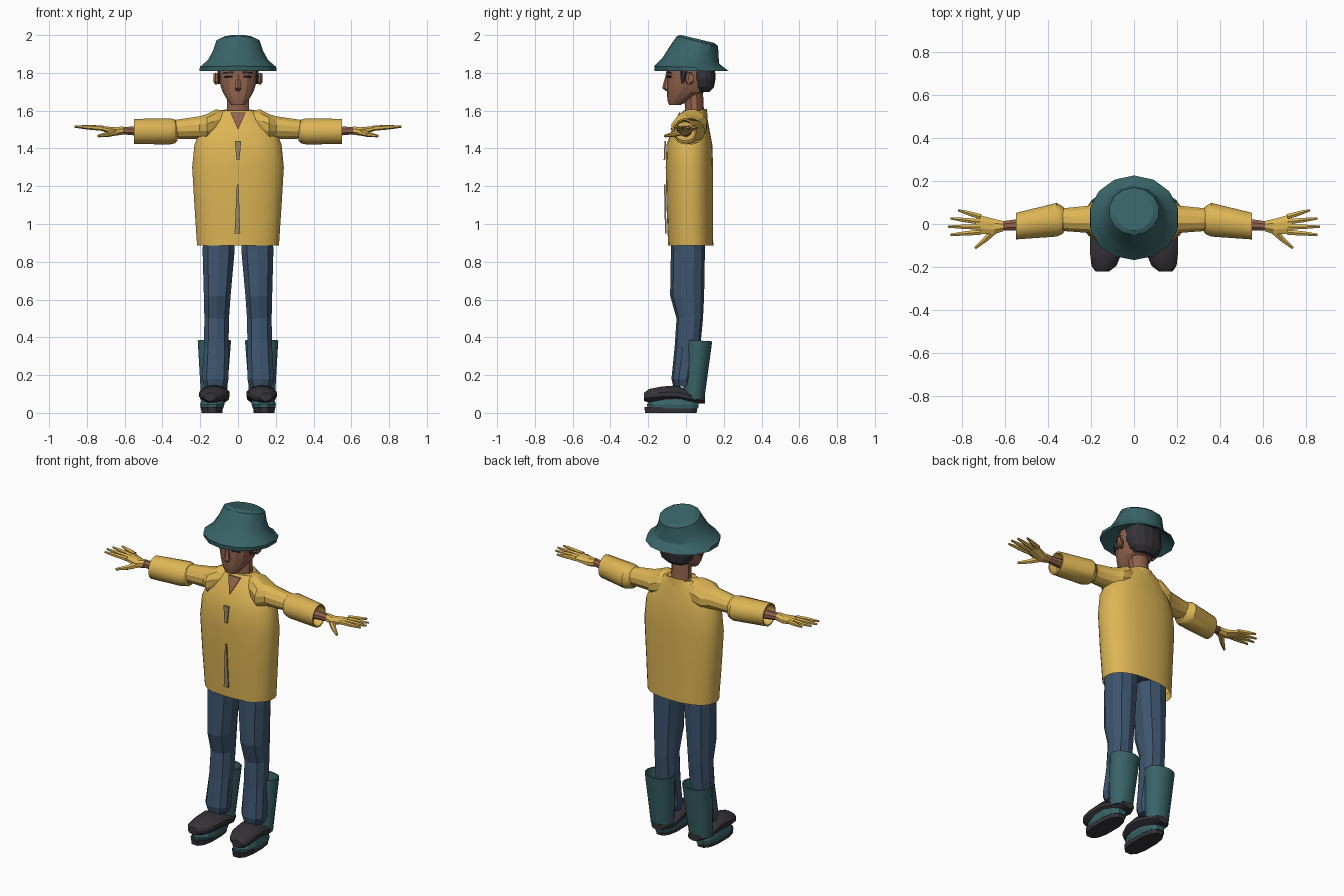
import bpy, bmesh, math
from mathutils import Vector

cube = bpy.data.objects.get("Cube")
if cube:
    bpy.data.objects.remove(cube, do_unlink=True)


def material(name, red, green, blue):
    made = bpy.data.materials.new(name)
    made.use_nodes = True
    made.diffuse_color = (red, green, blue, 1)
    made.node_tree.nodes["Principled BSDF"].inputs["Base Color"].default_value = made.diffuse_color
    return made


YELLOW = material("yellow raincoat", .72, .46, .09)
TEAL = material("teal rubber", .04, .125, .135)
DENIM = material("blue denim", .047, .09, .155)
DARK = material("charcoal", .036, .033, .04)
SKIN = material("brown skin", .29, .125, .075)
LIP = material("lip brown", .2, .075, .05)
ZIP = material("grey zip", .31, .25, .12)
EYE = material("eye black", .01, .012, .018)


def finish(name, bm, mat, smooth=0):
    bmesh.ops.recalc_face_normals(bm, faces=bm.faces)
    mesh = bpy.data.meshes.new(name)
    bm.to_mesh(mesh)
    bm.free()
    mesh.materials.append(mat)
    part = bpy.data.objects.new(name, mesh)
    bpy.context.collection.objects.link(part)
    if smooth:
        bpy.ops.object.select_all(action='DESELECT')
        part.select_set(True)
        bpy.context.view_layer.objects.active = part
        bpy.ops.object.shade_smooth_by_angle(angle=math.radians(smooth))


def ring(x=0, y=0, z=0, wide=0, deep=0, tall=0, tilt=0):
    """Cross-section with half sizes; it lies across the axis that has no size."""
    return (x, y, z), (wide, deep, tall), tilt


def loft(name, mat, *rings, sides=10, square=2, mirror=1, caps=(True, True), smooth=0):
    bm = bmesh.new()
    loops = []
    for centre, size, tilt in rings:
        along = size.index(0)
        u, v = [axis for axis in range(3) if axis != along]
        loop = []
        for i in range(sides):
            angle = math.tau * (i + .5) / sides
            c, s = math.cos(angle), math.sin(angle)
            co = list(centre)
            co[u] += size[u] * math.copysign(abs(c) ** (2 / square), c)
            rise = size[v] * math.copysign(abs(s) ** (2 / square), s)
            co[v] += rise
            co[along] += tilt * rise
            co[0] *= mirror
            loop.append(bm.verts.new(co))
        loops.append(loop)
    for low, high in zip(loops, loops[1:]):
        for i in range(sides):
            bm.faces.new((low[i - 1], low[i], high[i], high[i - 1]))
    for wanted, loop in zip(caps, (loops[0], loops[-1])):
        if wanted:
            bm.faces.new(loop)
    finish(name, bm, mat, smooth)


def limb(name, mat, start, end, thick, thin, mirror):
    """Tapered rod between two points."""
    a, b = (Vector((x * mirror, y, z)) for x, y, z in (start, end))
    bm = bmesh.new()
    bmesh.ops.create_cone(bm, cap_ends=True, segments=6, radius1=thick, radius2=thin, depth=(b - a).length)
    turn = (b - a).to_track_quat('Z', 'Y').to_matrix()
    bmesh.ops.rotate(bm, matrix=turn, verts=bm.verts)
    bmesh.ops.translate(bm, vec=(a + b) / 2, verts=bm.verts)
    finish(name, bm, mat)


def plate(name, mat, outline, y, lean=0, curve=0, mirror=1):
    """Thin front plate; leans back with height and curves back to the sides."""
    bm = bmesh.new()
    base = min(z for x, z in outline)
    face = bm.faces.new([bm.verts.new((x * mirror, y + lean * (z - base) + curve * abs(x), z)) for x, z in outline])
    grown = bmesh.ops.extrude_face_region(bm, geom=[face])["geom"]
    bmesh.ops.translate(bm, vec=(0, -.008, 0), verts=[v for v in grown if isinstance(v, bmesh.types.BMVert)])
    finish(name, bm, mat)


# Hat: hollow underside, flared brim, slanted crown
loft("bucket_hat", TEAL,
     ring(z=1.86, y=.04, wide=.12, deep=.12),
     ring(z=1.81, y=.03, wide=.21, deep=.196),
     ring(z=1.83, y=.012, wide=.207, deep=.18, tilt=-.03),
     ring(z=1.865, y=.026, wide=.163, deep=.15, tilt=-.1),
     ring(z=1.91, y=.04, wide=.137, deep=.132, tilt=-.16),
     ring(z=1.967, y=.06, wide=.117, deep=.11, tilt=-.24),
     ring(z=1.98, y=.06, wide=.09, deep=.09, tilt=-.24), sides=14, smooth=25)

# Head, neck, hair and face
loft("head", SKIN,
     ring(z=1.63, y=-.06, wide=.036, deep=.03),
     ring(z=1.66, y=-.035, wide=.06, deep=.064),
     ring(z=1.7, wide=.084, deep=.1),
     ring(z=1.75, y=.016, wide=.1, deep=.116),
     ring(z=1.81, y=.02, wide=.106, deep=.12),
     ring(z=1.87, y=.03, wide=.09, deep=.1), sides=14, square=2.3, smooth=20)
loft("neck", SKIN,
     ring(z=1.5, y=.05, wide=.07, deep=.055),
     ring(z=1.58, y=.046, wide=.06, deep=.05),
     ring(z=1.7, y=.04, wide=.06, deep=.05), smooth=40)
loft("hair", DARK,
     ring(z=1.7, y=.085, wide=.06, deep=.04),
     ring(z=1.725, y=.09, wide=.09, deep=.058),
     ring(z=1.77, y=.085, wide=.107, deep=.072),
     ring(z=1.85, y=.075, wide=.105, deep=.076), sides=14, square=2.3)
loft("nose", SKIN,
     ring(z=1.705, y=-.094, wide=.012, deep=.014),
     ring(z=1.72, y=-.104, wide=.02, deep=.022),
     ring(z=1.795, y=-.096, wide=.008, deep=.01), sides=6)
plate("mouth", LIP, [(-.025, 1.678), (.025, 1.678), (.02, 1.684), (-.02, 1.684)], y=-.084)

for tag, side in (("left", 1), ("right", -1)):
    plate(f"{tag}_eye", EYE, [(.03, 1.775), (.07, 1.772), (.074, 1.784), (.03, 1.787)],
          y=-.107, curve=.4, mirror=side)
    plate(f"{tag}_eyebrow", DARK, [(.025, 1.797), (.08, 1.795), (.075, 1.805), (.025, 1.807)],
          y=-.109, curve=.4, mirror=side)
    loft(f"{tag}_ear", SKIN,
         ring(x=.09, y=.01, z=1.765, deep=.016, tall=.025),
         ring(x=.12, y=.02, z=1.77, deep=.022, tall=.034),
         ring(x=.13, y=.026, z=1.773, deep=.014, tall=.024), sides=8, mirror=side)
    loft(f"{tag}_sideburn", DARK,
         ring(x=.1, y=-.02, z=1.745, wide=.006, deep=.006),
         ring(x=.1, y=-.01, z=1.82, wide=.012, deep=.024), sides=6, mirror=side)

    # Arms: shoulder, wide forearm sleeve with open cuff, bare wrist
    loft(f"{tag}_upper_sleeve", YELLOW,
         ring(x=.07, y=.04, z=1.54, deep=.06, tall=.066),
         ring(x=.12, y=.03, z=1.528, deep=.085, tall=.08),
         ring(x=.165, y=.016, z=1.51, deep=.096, tall=.074),
         ring(x=.205, y=.022, z=1.51, deep=.066, tall=.062),
         ring(x=.35, y=.02, z=1.5, deep=.053, tall=.05), sides=12, mirror=side, smooth=25)
    loft(f"{tag}_forearm_sleeve", YELLOW,
         ring(x=.32, y=.02, z=1.49, deep=.05, tall=.05),
         ring(x=.333, y=.018, z=1.49, deep=.066, tall=.064),
         ring(x=.36, y=.02, z=1.49, deep=.08, tall=.07),
         ring(x=.55, y=-.01, z=1.49, deep=.063, tall=.068),
         ring(x=.55, y=-.01, z=1.49, deep=.055, tall=.06),
         ring(x=.5, y=-.005, z=1.49, deep=.055, tall=.05), sides=16, mirror=side, smooth=30)
    loft(f"{tag}_wrist", SKIN,
         ring(x=.48, z=1.49, deep=.034, tall=.03),
         ring(x=.625, y=-.01, z=1.495, deep=.023, tall=.02), sides=8, mirror=side)

    # Gloved hand: fingers fan out by rule
    loft(f"{tag}_palm", YELLOW,
         ring(x=.61, y=-.01, z=1.495, deep=.026, tall=.024),
         ring(x=.65, y=-.012, z=1.49, deep=.038, tall=.024),
         ring(x=.735, z=1.508, deep=.05, tall=.012), sides=8, mirror=side)
    for i in range(4):
        knuckle = (.715, .034 - .024 * i, 1.507)
        tip = (.866 - .012 * (i - 2) ** 2, .064 - .038 * i, 1.516)
        bend = [(a + b) / 2 for a, b in zip(knuckle, tip)]
        limb(f"{tag}_finger_{i}_base", YELLOW, knuckle, bend, .014, .012, side)
        limb(f"{tag}_finger_{i}_tip", YELLOW, bend, tip, .012, .006, side)
    limb(f"{tag}_thumb_base", YELLOW, (.64, -.02, 1.49), (.69, -.07, 1.474), .02, .014, side)
    limb(f"{tag}_thumb_tip", YELLOW, (.69, -.07, 1.474), (.74, -.112, 1.466), .014, .007, side)

    # Trouser leg with knee and hem
    loft(f"{tag}_trouser_leg", DENIM,
         ring(x=.1, y=.01, z=.98, wide=.088, deep=.09),
         ring(x=.103, y=.01, z=.85, wide=.088, deep=.09),
         ring(x=.11, y=.006, z=.62, wide=.074, deep=.09),
         ring(x=.113, y=.02, z=.5, wide=.068, deep=.07),
         ring(x=.115, y=.008, z=.35, wide=.068, deep=.068),
         ring(x=.12, y=-.017, z=.18, wide=.074, deep=.06),
         ring(x=.12, y=-.017, z=.14, wide=.06, deep=.05), square=2.3, mirror=side)

    # Boot shaft, hollow at the top
    loft(f"{tag}_boot_shaft", TEAL,
         ring(x=.128, y=.04, z=.07, wide=.068, deep=.058),
         ring(x=.125, y=.07, z=.383, wide=.09, deep=.07, tilt=-.06),
         ring(x=.125, y=.07, z=.383, wide=.083, deep=.063, tilt=-.06),
         ring(x=.125, y=.06, z=.25, wide=.075, deep=.058), sides=16, mirror=side, smooth=30)

    # Shoe over teal foot and dark sole
    loft(f"{tag}_shoe", DARK,
         ring(x=.148, y=-.222, z=.085, wide=.032, tall=.022),
         ring(x=.14, y=-.195, z=.09, wide=.06, tall=.038),
         ring(x=.13, y=-.13, z=.097, wide=.078, tall=.044),
         ring(x=.125, y=-.05, z=.1, wide=.082, tall=.047),
         ring(x=.123, y=.03, z=.08, wide=.078, tall=.034),
         ring(x=.122, y=.1, z=.07, wide=.04, tall=.02), sides=12, mirror=side, smooth=35)
    loft(f"{tag}_boot_foot", TEAL,
         ring(x=.138, y=-.07, z=.022, wide=.06, deep=.138),
         ring(x=.136, y=-.07, z=.045, wide=.066, deep=.14),
         ring(x=.132, y=-.06, z=.08, wide=.06, deep=.12), sides=12, square=2.5, mirror=side)
    loft(f"{tag}_sole", DARK,
         ring(x=.138, y=-.08, wide=.056, deep=.14),
         ring(x=.138, y=-.08, z=.03, wide=.06, deep=.144), sides=12, square=2.6, mirror=side)

# Hips inside the coat, coat open at the hem, collar
loft("trouser_hips", DENIM, *(ring(z=z, y=.015, wide=.17, deep=.09) for z in (.93, 1.1)))
loft("coat_body", YELLOW,
     ring(z=.93, y=.025, wide=.21, deep=.11),
     ring(z=.885, y=.025, wide=.218, deep=.12),
     ring(z=1.1, y=.02, wide=.232, deep=.124),
     ring(z=1.3, y=.018, wide=.244, deep=.126),
     ring(z=1.42, y=.018, wide=.232, deep=.122),
     ring(z=1.5, y=.025, wide=.2, deep=.1),
     ring(z=1.56, y=.036, wide=.15, deep=.078),
     ring(z=1.6, y=.045, wide=.095, deep=.06), sides=28, square=2.3, caps=(False, True), smooth=30)
loft("collar", YELLOW,
     ring(z=1.565, y=.045, wide=.1, deep=.07),
     ring(z=1.602, y=.05, wide=.08, deep=.06, tilt=.12),
     ring(z=1.57, y=.05, wide=.06, deep=.048), sides=14, caps=(False, False), smooth=30)

# Open neckline and zip
plate("neckline_skin", SKIN, [(0, 1.5), (.016, 1.535), (.04, 1.59), (-.04, 1.59), (-.016, 1.535)], y=-.075, lean=.53)
plate("zip_lower", ZIP, [(-.018, .95), (.012, .95), (.003, 1.21), (-.006, 1.21)], y=-.103, lean=-.02)
plate("zip_upper", ZIP, [(-.008, 1.34), (.008, 1.34), (.017, 1.44), (-.017, 1.44)], y=-.11, lean=.04)
